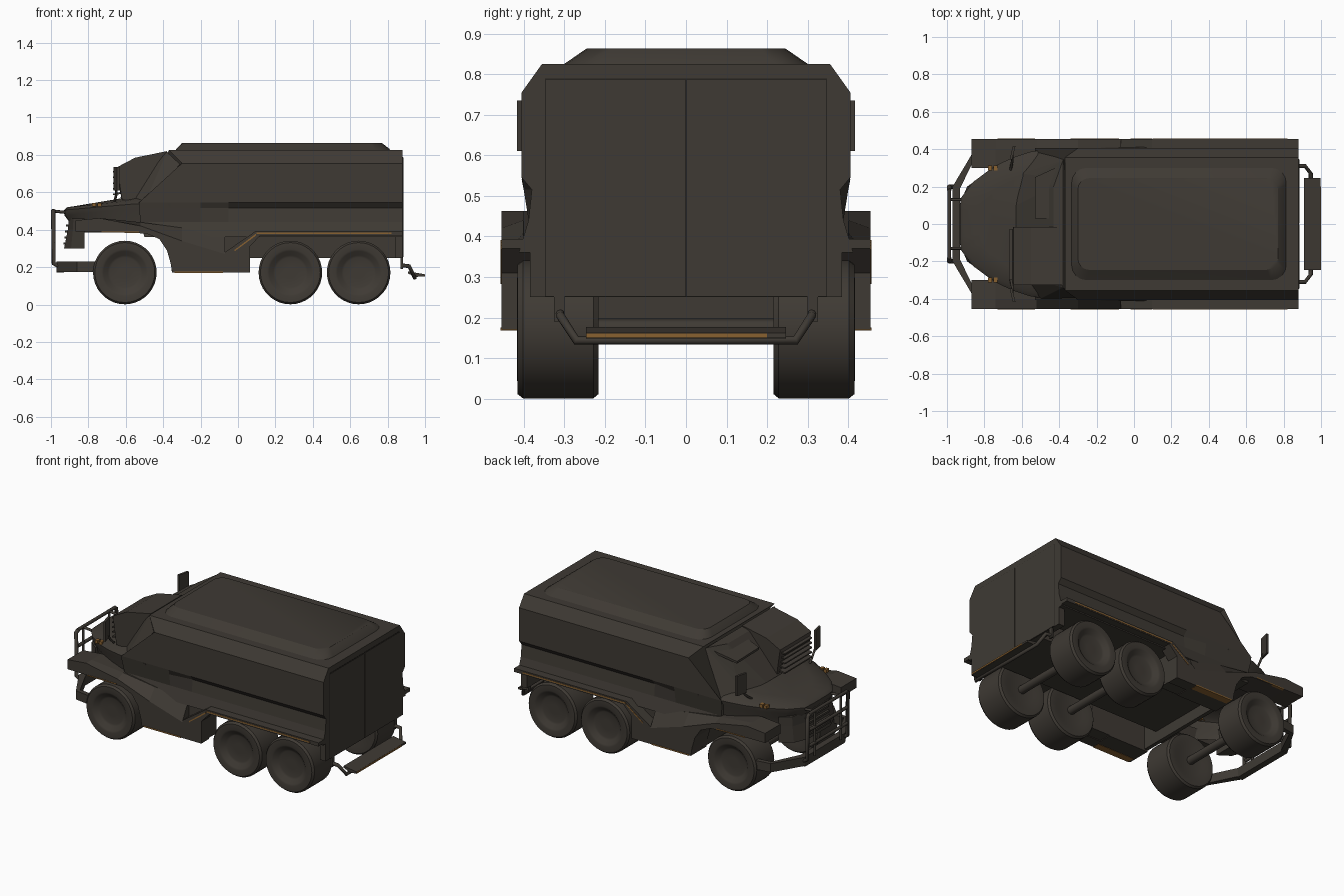
import bpy, bmesh, math


def mat(name, col):
    m = bpy.data.materials.new(name)
    m.diffuse_color = (*col, 1)
    return m


BODY = mat("dark_olive_brown", (0.049, 0.042, 0.034))
ORANGE = mat("rust_orange", (0.25, 0.12, 0.03))
SEAM = mat("near_black", (0.018, 0.016, 0.013))


def finish(name, bm, m=BODY, smooth=False):
    bmesh.ops.recalc_face_normals(bm, faces=bm.faces)
    me = bpy.data.meshes.new(name)
    bm.to_mesh(me)
    bm.free()
    ob = bpy.data.objects.new(name, me)
    bpy.context.collection.objects.link(ob)
    me.materials.append(m)
    if smooth:
        bpy.ops.object.select_all(action='DESELECT')
        ob.select_set(True)
        bpy.context.view_layer.objects.active = ob
        bpy.ops.object.shade_smooth_by_angle(angle=math.radians(32))
    return ob


def loft(name, rings, m=BODY, smooth=False, cap0=True):
    bm = bmesh.new()
    vs = [[bm.verts.new(p) for p in r] for r in rings]
    n = len(vs[0])
    for a, b in zip(vs, vs[1:]):
        for i in range(n):
            j = (i + 1) % n
            bm.faces.new((a[i], a[j], b[j], b[i]))
    if cap0:
        bm.faces.new(vs[0])
    bm.faces.new(vs[-1])
    return finish(name, bm, m, smooth)


def hull(name, pts, m=BODY):
    bm = bmesh.new()
    vs = [bm.verts.new(p) for p in pts]
    r = bmesh.ops.convex_hull(bm, input=vs)
    bmesh.ops.delete(bm, geom=list({v for v in r["geom_interior"] if isinstance(v, bmesh.types.BMVert)}), context='VERTS')
    return finish(name, bm, m)


def box(name, x, y, z, m=BODY):
    return hull(name, [(a, b, c) for a in x for b in y for c in z], m)


def slab(name, prof, y0, y1, m=BODY):
    return loft(name, [[(x, y, z) for x, z in prof] for y in (y0, y1)], m)


def tube(name, pts, r=0.012):
    cu = bpy.data.curves.new(name, 'CURVE')
    cu.dimensions = '3D'
    cu.bevel_depth = r
    cu.bevel_resolution = 2
    cu.use_fill_caps = True
    s = cu.splines.new('POLY')
    s.points.add(len(pts) - 1)
    for p, q in zip(s.points, pts):
        p.co = (*q, 1)
    ob = bpy.data.objects.new(name, cu)
    cu.materials.append(BODY)
    bpy.context.collection.objects.link(ob)


# main armoured body: mirrored cross sections along x, raked front, side groove at the rear
def section(xs, groove):
    half = [(0.412, 0.36), (0.388, 0.44), (groove, 0.515), (0.405, 0.545), (0.405, 0.755), (0.355, 0.825)]
    r = [(x, y, z) for x, (y, z) in zip(xs, half)]
    return r + [(x, -y, z) for x, y, z in reversed(r)]


loft("main_body", [section([-0.5, -0.52, -0.53, -0.53, -0.30, -0.37], 0.40),
                   section([-0.20] * 6, 0.40), section([-0.05] * 6, 0.38), section([0.88] * 6, 0.38)])
box("lower_hull", (-0.34, 0.87), (-0.2, 0.2), (0.25, 0.4))
box("front_bulkhead", (-0.355, -0.33), (-0.345, 0.345), (0.18, 0.40))
box("rear_wall", (0.84, 0.88), (-0.385, 0.385), (0.25, 0.40))


# raised roof panel
def rrect(x0, x1, w, z, r):
    out = []
    for cx, cy, a0 in ((x1 - r, w - r, 0), (x0 + r, w - r, 90), (x0 + r, r - w, 180), (x1 - r, r - w, 270)):
        for k in range(5):
            a = math.radians(a0 + 22.5 * k)
            out.append((cx + r * math.cos(a), cy + r * math.sin(a), z))
    return out


loft("roof_panel", [rrect(-0.335, 0.815, 0.305, 0.822, 0.08), rrect(-0.33, 0.81, 0.29, 0.832, 0.08),
                    rrect(-0.30, 0.77, 0.245, 0.863, 0.06)], smooth=True)

# hood: curved plan outline stacked at several heights, open underneath
plan = [(-0.93, 0.07), (-0.925, 0.14), (-0.86, 0.225), (-0.745, 0.31), (-0.65, 0.355),
        (-0.56, 0.385), (-0.47, 0.40), (-0.36, 0.405)]


def hood_ring(sx, sy, z0, z1):
    r = [(-0.36 + (x + 0.36) * sx, y * sy, z0 + (z1 - z0) * min(1, (x + 0.93) / 0.4)) for x, y in plan]
    return r + [(x, -y, z) for x, y, z in reversed(r)]


loft("hood", [hood_ring(0.95, 0.93, 0.385, 0.385), hood_ring(0.955, 0.95, 0.445, 0.45),
              hood_ring(0.995, 0.99, 0.475, 0.52), hood_ring(1, 1, 0.505, 0.54),
              hood_ring(0.97, 0.94, 0.52, 0.56), hood_ring(0.80, 0.72, 0.535, 0.59)], smooth=True, cap0=False)
loft("nose_grille", [[(x, y, z) for x, y in ((-0.82, 0.25), (-0.88 - d / 2, 0.2), (-0.905 - d, 0.11),
                                             (-0.905 - d, -0.11), (-0.88 - d / 2, -0.2), (-0.82, -0.25))]
                     for z, d in ((0.30, 0.025), (0.40, 0.005), (0.46, 0))])
for i in range(4):
    z = 0.32 + i * 0.032
    box("grille_slat", (-0.932 + 0.004 * i, -0.89), (-0.11, 0.11), (z, z + 0.012))

# cab front, slatted box on one side and visor on the other
hull("cab_front", [(x, s * y, z) for s in (1, -1) for x, y, z in
                   ((-0.50, 0.40, 0.54), (-0.60, 0.27, 0.56), (-0.63, 0.1, 0.57), (-0.53, 0.26, 0.66),
                    (-0.31, 0.395, 0.75), (-0.38, 0.34, 0.815), (-0.43, 0.2, 0.80), (-0.3, 0.3, 0.55))])
hull("slatted_box", [(x, y, z) for y in (-0.325, -0.015) for x, z in
                     ((-0.645, 0.735), (-0.55, 0.785), (-0.38, 0.82), (-0.38, 0.56), (-0.62, 0.56))]
     + [(-0.655, -0.29, 0.70), (-0.655, -0.05, 0.70)])
for i in range(5):
    z = 0.585 + i * 0.03
    hull("box_louver", [(x, y, zz) for y in (-0.30, -0.03)
                        for x, zz in ((-0.668, z), (-0.668, z + 0.008), (-0.61, z + 0.02), (-0.61, z + 0.008))])
hull("visor", [(x, y, z + d) for d in (0, 0.014) for x, y, z in
               ((-0.53, 0.03, 0.725), (-0.53, 0.25, 0.72), (-0.40, 0.03, 0.78), (-0.40, 0.31, 0.78))])

# fenders, sills, rear ledges, mirrors: both sides
arch = [(-0.87, 0.39), (-0.87, 0.45), (-0.74, 0.462), (-0.52, 0.44), (-0.30, 0.41), (-0.07, 0.37), (-0.07, 0.17),
        (-0.352, 0.17), (-0.36, 0.22), (-0.38, 0.29), (-0.42, 0.35), (-0.49, 0.38), (-0.74, 0.388)]
drop = {3: 0.02, 4: 0.07, 5: 0.10}
ledge = [(-0.07, 0.17), (-0.07, 0.28), (0.095, 0.393), (0.88, 0.393), (0.88, 0.37), (0.12, 0.37), (0.063, 0.31), (0.063, 0.17)]
for s in (1, -1):
    loft("front_fender", [[(x, s * y, z - k * drop.get(i, 0)) for i, (x, z) in enumerate(arch)]
                          for y, k in ((0.30, 0), (0.40, 0), (0.455, 1))])
    slab("rear_ledge", ledge, s * 0.38, s * 0.455)
    box("inner_sill", (-0.07, 0.06), (s * 0.30, s * 0.39), (0.175, 0.38))
    # orange trim lines
    box("sill_trim", (-0.34, -0.08), (s * 0.41, s * 0.457), (0.168, 0.176), ORANGE)
    box("ledge_trim", (0.1, 0.82), (s * 0.43, s * 0.457), (0.377, 0.385), ORANGE)
    box("fender_trim", (-0.73, -0.53), (s * 0.44, s * 0.457), (0.385, 0.391), ORANGE)
    slab("slope_trim", [(-0.02, 0.283), (0.095, 0.368), (0.095, 0.378), (-0.02, 0.291)], s * 0.44, s * 0.457, ORANGE)
    for x in (-0.78, -0.75):
        box("hood_mark", (x, x + 0.02), (s * 0.285, s * 0.312), (0.523, 0.543), ORANGE)
    hull("mirror", [(x + d, s * y, z) for z in (0.61, 0.735) for d in (0, 0.014)
                    for x, y in ((-0.665, 0.345), (-0.648, 0.416))])
    tube("mirror_arm", [(-0.66, s * 0.29, 0.55), (-0.65, s * 0.34, 0.59), (-0.65, s * 0.375, 0.64)], 0.007)
    # rear door leaf
    box("rear_door", (0.87, 0.884), (s * 0.002, s * 0.345), (0.253, 0.786))
box("door_seam", (0.87, 0.8815), (-0.348, 0.348), (0.25, 0.789), SEAM)

# wheels: turned profile (radius, y)
prof = [(0.09, 0.225), (0.12, 0.216), (0.16, 0.216), (0.17, 0.228), (0.17, 0.402), (0.16, 0.415),
        (0.125, 0.416), (0.114, 0.412), (0.092, 0.392), (0.08, 0.388), (0.03, 0.388)]
N = 36
for x in (-0.605, 0.28, 0.645):
    for s in (1, -1):
        loft("wheel", [[(x + r * math.cos(math.tau * k / N), s * y, 0.171 + r * math.sin(math.tau * k / N))
                        for k in range(N)] for r, y in prof], BODY, True)
    tube("axle", [(x, -0.23, 0.172), (x, 0.23, 0.172)], 0.025)

# front bumper and brush guard
box("bumper_beam", (-0.97, -0.93), (-0.2, 0.2), (0.17, 0.23))
for s in (1, -1):
    hull("bumper_arm", [(x, s * y, z) for z in (0.175, 0.23) for x, y in
                        ((-0.97, 0.2), (-0.935, 0.18), (-0.86, 0.385), (-0.845, 0.365))])
    hull("bumper_side", [(x, s * y, z) for z in (0.175, 0.23) for x, y in
                         ((-0.86, 0.385), (-0.84, 0.36), (-0.76, 0.40), (-0.76, 0.37))])
    tube("guard_post", [(-0.95, s * 0.2, 0.2), (-0.985, s * 0.2, 0.22), (-0.988, s * 0.2, 0.49), (-0.988, s * 0.18, 0.502)])
    tube("guard_strut", [(-0.988, s * 0.13, 0.50), (-0.90, s * 0.13, 0.49)], 0.008)
    tube("guard_inner_post", [(-0.988, s * 0.13, 0.22), (-0.988, s * 0.13, 0.50)], 0.008)
for z in (0.30, 0.40, 0.502):
    tube("guard_bar", [(-0.988, -0.19, z), (-0.988, 0.19, z)], 0.010)

# rear step
hull("rear_step", [(x, y, z + d) for d in (0, 0.012) for y in (-0.247, 0.247)
                   for x, z in ((0.91, 0.165), (0.95, 0.148), (0.997, 0.15))])
box("step_trim", (0.99, 1.0), (-0.245, 0.2), (0.151, 0.161), ORANGE)
tube("step_frame", [(0.87, -0.31, 0.21), (0.915, -0.31, 0.205), (0.945, -0.27, 0.143), (0.945, 0.27, 0.143),
                    (0.915, 0.31, 0.205), (0.87, 0.31, 0.21)], 0.011)
for s in (1, -1):
    box("step_bracket", (0.87, 0.882), (s * 0.30, s * 0.325), (0.19, 0.26))
